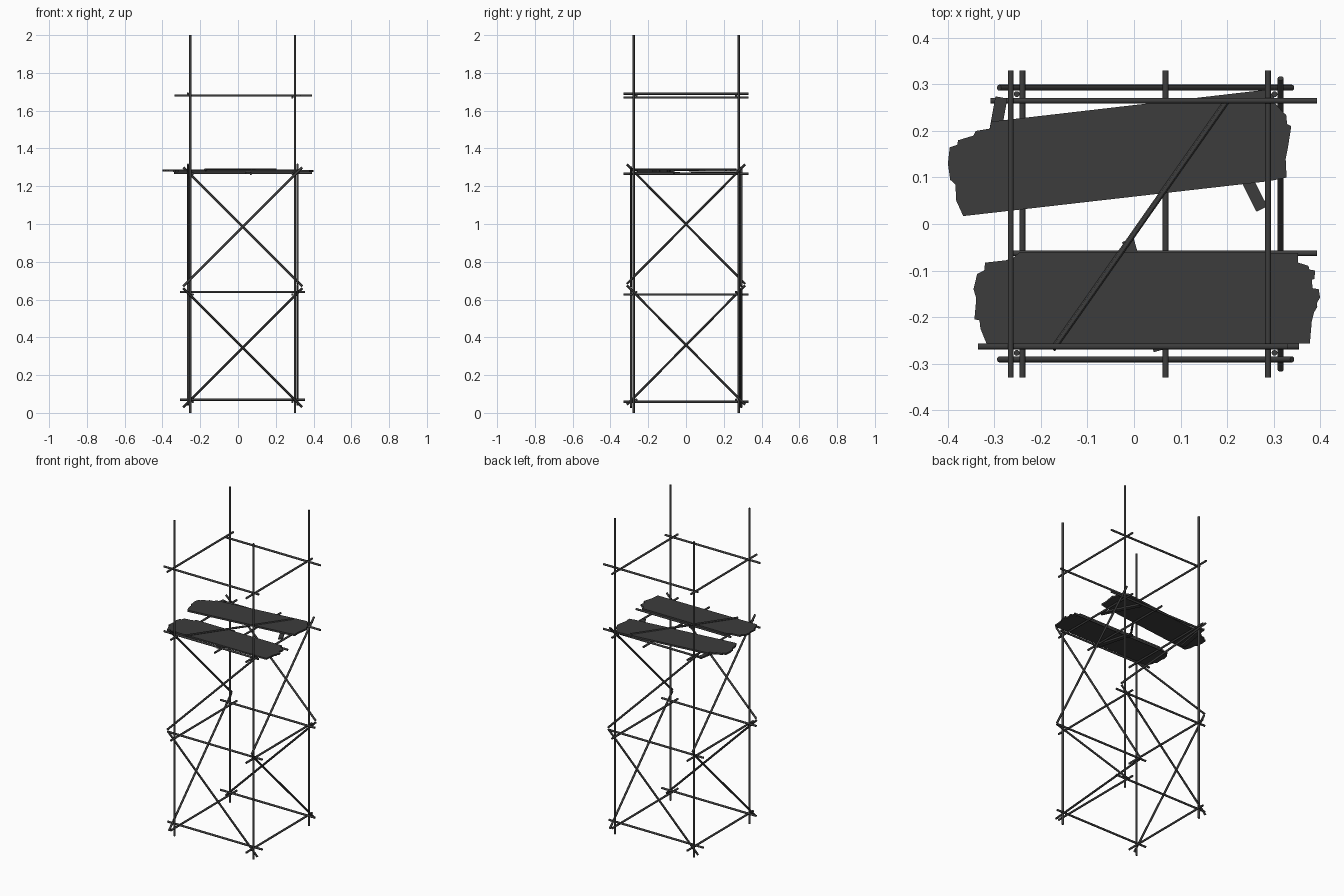
import bpy, bmesh
from mathutils import Vector

R = 0.0063
XL, XR, YF, YB = -0.252, 0.302, -0.277, 0.279

# dark grey material for all parts
dark = bpy.data.materials.new("dark_grey")
dark.diffuse_color = (0.046, 0.046, 0.046, 1)


def pole(name, a, b, r=R):
    """Round pole between two points."""
    a, b = Vector(a), Vector(b)
    d = b - a
    bpy.ops.mesh.primitive_cylinder_add(vertices=12, radius=r, depth=d.length, location=(a + b) / 2)
    o = bpy.context.object
    o.name = name
    o.rotation_euler = d.to_track_quat('Z', 'Y').to_euler()
    o.data.materials.append(dark)
    bpy.ops.object.shade_smooth_by_angle()


def slab(name, outline, z0, z1):
    """Flat board extruded from an outline."""
    bm = bmesh.new()
    f = bm.faces.new([bm.verts.new((x, y, z0)) for x, y in outline])
    ext = bmesh.ops.extrude_face_region(bm, geom=[f])
    for v in ext['geom']:
        if isinstance(v, bmesh.types.BMVert):
            v.co.z = z1
    bmesh.ops.recalc_face_normals(bm, faces=bm.faces)
    me = bpy.data.meshes.new(name)
    bm.to_mesh(me)
    bm.free()
    me.materials.append(dark)
    bpy.context.collection.objects.link(bpy.data.objects.new(name, me))


def batten(name, a, b, w=0.026):
    """Short flat board under the planks."""
    a, b = Vector(a), Vector(b)
    d = (b - a).normalized()
    n = Vector((-d.y, d.x)) * w / 2
    slab(name, [a + n, a - n, b - n, b + n], 1.266, 1.276)


# upright posts
for x in (XL, XR):
    for y in (YF, YB):
        pole("post", (x, y, 0), (x, y, 2))

# horizontal frames at three levels
for zx, zy in ((0.07, 0.058), (0.64, 0.627), (1.27, 1.266)):
    for y, shift in ((-0.263, -0.027), (0.265, 0.038)):
        s = shift if zx > 1 else 0
        pole("ledger", (-0.308 + s, y, zx), (0.355 + s, y, zx))
    for x in (-0.24, 0.288):
        pole("transom", (x, -0.33, zy), (x, 0.33, zy))

# platform bearers
pole("middle_transom", (0.068, -0.33, 1.266), (0.068, 0.33, 1.266))
pole("middle_ledger", (-0.27, -0.063, 1.27), (0.393, -0.063, 1.27))

# guard rails
pole("front_rail", (-0.335, -0.263, 1.68), (0.33, -0.263, 1.68))
pole("back_rail", (-0.27, 0.265, 1.68), (0.393, 0.265, 1.68))
pole("left_rail", (-0.265, -0.33, 1.69), (-0.265, 0.33, 1.69))
pole("right_rail", (0.288, -0.33, 1.67), (0.288, 0.33, 1.67))

# zigzag diagonal braces, opposite on facing sides
for k, dz in enumerate((0, 0.64)):
    for y, flip in ((-0.291, k == 0), (0.293, k == 1)):
        lo, hi = (0.34, -0.29) if flip else (-0.29, 0.34)
        pole("brace_x", (lo, y, 0.03 + dz), (hi, y, 0.66 + dz))
    for x, flip in ((-0.265, k == 1), (0.315, k == 0)):
        s = -1 if flip else 1
        pole("brace_y", (x, -0.313 * s, 0.043 + dz), (x, 0.313 * s, 0.675 + dz))

# ragged-ended planks
slab("front_plank", [
    (-0.245, -0.06), (0.352, -0.062), (0.353, -0.083), (0.375, -0.09), (0.377, -0.098),
    (0.389, -0.1), (0.388, -0.118), (0.382, -0.12), (0.384, -0.138), (0.397, -0.14),
    (0.4, -0.158), (0.393, -0.17), (0.394, -0.178), (0.387, -0.19), (0.382, -0.21),
    (0.378, -0.257), (-0.315, -0.262), (-0.33, -0.225), (-0.332, -0.207), (-0.343, -0.205),
    (-0.339, -0.16), (-0.345, -0.14), (-0.337, -0.107), (-0.322, -0.1), (-0.32, -0.083),
    (-0.275, -0.078), (-0.26, -0.073)], 1.276, 1.286)
slab("back_plank", [
    (-0.307, 0.22), (0.28, 0.288), (0.3, 0.278), (0.303, 0.26), (0.32, 0.24),
    (0.327, 0.235), (0.329, 0.215), (0.338, 0.21), (0.331, 0.165), (0.326, 0.14),
    (0.328, 0.1), (0.29, 0.092), (-0.367, 0.017), (-0.382, 0.05), (-0.384, 0.085),
    (-0.395, 0.095), (-0.4, 0.13), (-0.396, 0.165), (-0.38, 0.17), (-0.378, 0.18),
    (-0.345, 0.19), (-0.34, 0.2), (-0.31, 0.205)], 1.277, 1.288)

# battens under the planks
batten("front_batten", (-0.013, -0.035), (0.055, -0.272))
batten("back_batten_left", (-0.285, 0.272), (-0.325, 0.05))
batten("back_batten_right", (0.275, 0.032), (0.165, 0.25))

# loose pole lying across the planks
pole("loose_pole", (-0.175, -0.27, 1.288), (0.2, 0.265, 1.288))
